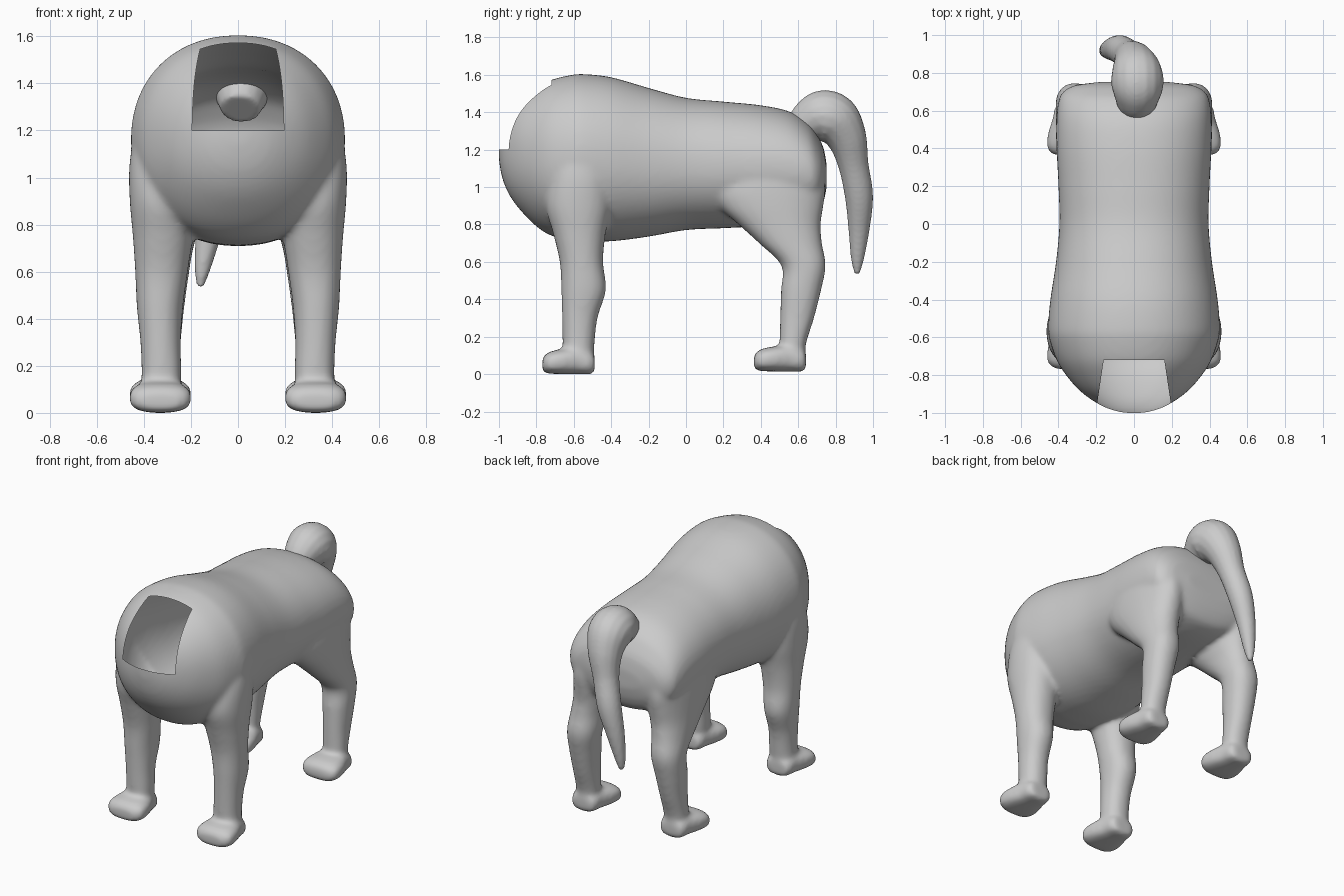
import bpy, bmesh
from math import cos, sin, pi
from mathutils import Vector

if "Cube" in bpy.data.objects:
    bpy.data.objects.remove(bpy.data.objects["Cube"])


def smooth_rows(rows, n=6):
    """Catmull-Rom interpolation of table rows."""
    out = []
    for i in range(len(rows) - 1):
        p0, p1 = rows[max(i - 1, 0)], rows[i]
        p2, p3 = rows[i + 1], rows[min(i + 2, len(rows) - 1)]
        for k in range(n):
            t = k / n
            out.append([0.5 * (2*b + (c - a)*t + (2*a - 5*b + 4*c - d)*t*t + (3*b - a - 3*c + d)*t**3)
                        for a, b, c, d in zip(p0, p1, p2, p3)])
    return out + [list(rows[-1])]


def loft(bm, rows, place, power=2.0, sides=40):
    """Superellipse rings (pos, u0, u1, v0, v1) joined into a closed skin."""
    rings = []
    for pos, u0, u1, v0, v1 in smooth_rows(rows):
        ring = []
        for k in range(sides):
            c, s = cos(2*pi*k/sides), sin(2*pi*k/sides)
            u = (u0 + u1)/2 + (u1 - u0)/2 * abs(c)**(2/power) * (1 if c > 0 else -1)
            v = (v0 + v1)/2 + (v1 - v0)/2 * abs(s)**(2/power) * (1 if s > 0 else -1)
            ring.append(bm.verts.new(place(pos, u, v)))
        rings.append(ring)
    for a, b in zip(rings, rings[1:]):
        for k in range(sides):
            j = (k + 1) % sides
            bm.faces.new((a[k], a[j], b[j], b[k]))
    bm.faces.new(rings[0])
    bm.faces.new(rings[-1])


def blend(ob, voxel, passes):
    """Fuse overlapping volumes and soften the joins."""
    bpy.ops.object.select_all(action='DESELECT')
    bpy.context.view_layer.objects.active = ob
    ob.select_set(True)
    m = ob.modifiers.new("fuse", 'REMESH')
    m.mode, m.voxel_size, m.use_smooth_shade = 'VOXEL', voxel, True
    bpy.ops.object.modifier_apply(modifier=m.name)
    m = ob.modifiers.new("soften", 'SMOOTH')
    m.factor, m.iterations = 0.5, passes
    bpy.ops.object.modifier_apply(modifier=m.name)


bm = bmesh.new()

# Torso: y, bottom, top, half width
torso = [(-1.0, 1.14, 1.25, .05), (-.98, 1.04, 1.32, .13), (-.94, .95, 1.40, .21),
         (-.88, .87, 1.47, .29), (-.80, .79, 1.53, .36), (-.72, .74, 1.573, .41),
         (-.62, .72, 1.598, .445), (-.55, .712, 1.604, .455), (-.4, .71, 1.587, .443),
         (-.2, .735, 1.53, .413), (0, .77, 1.477, .395), (.2, .78, 1.457, .40),
         (.4, .79, 1.437, .41), (.55, .80, 1.405, .41), (.65, .82, 1.345, .40),
         (.70, .85, 1.28, .375), (.735, .92, 1.21, .31), (.752, 1.0, 1.12, .18)]
loft(bm, [(y, -w, w, b, t) for y, b, t, w in torso], lambda p, u, v: (u, p, v), 2.15, 64)

# Legs: z, inner x, outer x, front y, back y
front_leg = [(.03, .25, .42, -.66, -.5), (.15, .24, .41, -.66, -.49), (.3, .243, .415, -.662, -.473),
             (.45, .233, .43, -.667, -.428), (.6, .213, .437, -.675, -.443), (.75, .19, .447, -.71, -.43),
             (.9, .17, .46, -.75, -.40), (1.05, .18, .462, -.73, -.40), (1.2, .2, .44, -.68, -.42)]
hind_leg = [(.03, .26, .41, .5, .64), (.15, .25, .405, .5, .64), (.3, .243, .405, .503, .685),
            (.45, .228, .413, .508, .723), (.58, .21, .415, .51, .747), (.7, .19, .413, .39, .727),
            (.8, .16, .412, .28, .72), (.9, .14, .412, .17, .735), (1.0, .14, .407, .12, .745),
            (1.15, .15, .39, .2, .72)]
# Paw: y, half width, bottom, top
paw = [(-.768, .07, .025, .075), (-.757, .105, .007, .10), (-.72, .132, .002, .122), (-.65, .125, .0, .135),
       (-.57, .10, .0, .14), (-.51, .088, .0, .12), (-.488, .065, .01, .10)]
for side in (-1, 1):
    for leg, dy, dz in ((front_leg, 0, 0), (hind_leg, 1.13, .014)):
        loft(bm, leg, lambda p, u, v: (side*u, v, p), 2.2)
        loft(bm, [(y + dy, .33 - w, .33 + w, b + dz, t + dz) for y, w, b, t in paw],
             lambda p, u, v: (side*u, p, v), 2.7)

bmesh.ops.recalc_face_normals(bm, faces=bm.faces)
me = bpy.data.meshes.new("body")
bm.to_mesh(me)
bm.free()
body = bpy.data.objects.new("body", me)
bpy.context.collection.objects.link(body)
blend(body, .015, 9)

# Neck opening: slice clean edges, then remove the patch
bm = bmesh.new()
bm.from_mesh(body.data)
planes = [(Vector((0, 0, 1.2)), Vector((0, 0, -1))), (Vector((0, -.72, 0)), Vector((0, 1, 0)))]
for s in (-1, 1):
    planes.append((Vector((s*.195, -.95, 0)), Vector((s, .15, 0)).normalized()))
for co, no in planes:
    bmesh.ops.bisect_plane(bm, geom=bm.verts[:] + bm.edges[:] + bm.faces[:], plane_co=co, plane_no=no, dist=1e-5)
patch = [f for f in bm.faces if all((f.calc_center_median() - co).dot(no) < 0 for co, no in planes)]
bmesh.ops.delete(bm, geom=patch, context='FACES')
for f in bm.faces:
    f.smooth = True
bm.to_mesh(body.data)
bm.free()

# Tail: x, y, z, radius
tail_path = [(.01, .60, 1.29, .085), (.015, .66, 1.35, .115), (.018, .73, 1.38, .138), (.015, .80, 1.355, .135),
             (.0, .86, 1.26, .108), (-.03, .895, 1.12, .082), (-.075, .925, .95, .076),
             (-.12, .925, .78, .058), (-.15, .917, .62, .036), (-.16, .915, .535, .015)]
pts = smooth_rows(tail_path)
cu = bpy.data.curves.new("tail", 'CURVE')
cu.dimensions, cu.bevel_depth, cu.bevel_resolution, cu.use_fill_caps = '3D', 1.0, 6, True
sp = cu.splines.new('POLY')
sp.points.add(len(pts) - 1)
for q, (x, y, z, r) in zip(sp.points, pts):
    q.co, q.radius = (x, y, z, 1), r
tail = bpy.data.objects.new("tail", cu)
bpy.context.collection.objects.link(tail)
bpy.ops.object.select_all(action='DESELECT')
bpy.context.view_layer.objects.active = tail
tail.select_set(True)
bpy.ops.object.convert(target='MESH')
tail = bpy.context.view_layer.objects.active
tail.name = "tail"
blend(tail, .011, 6)
for f in tail.data.polygons:
    f.use_smooth = True
